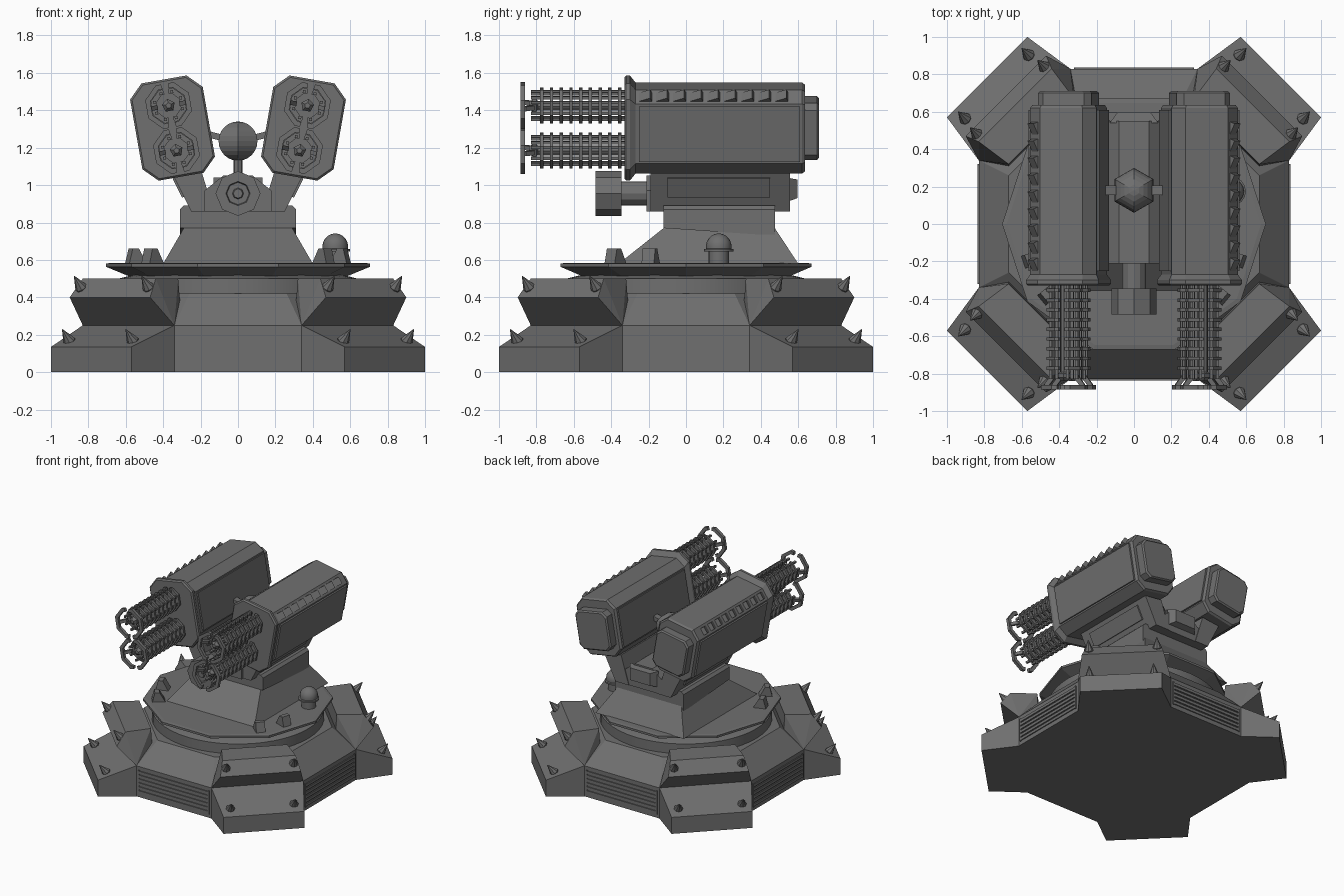
import bpy, bmesh
from math import sin, cos, pi, radians
from mathutils import Vector, Matrix

if "Cube" in bpy.data.objects:
    bpy.data.objects.remove(bpy.data.objects["Cube"])

I = Matrix.Identity(4)
metal = bpy.data.materials.new("dark_metal")
metal.diffuse_color = (0.16, 0.16, 0.16, 1)
metal.use_nodes = True
metal.node_tree.nodes["Principled BSDF"].inputs["Base Color"].default_value = metal.diffuse_color


def loft(bm, loops, m=I):
    """Skin a stack of equal-length loops and cap both ends."""
    rows = [[bm.verts.new(m @ Vector(p)) for p in lp] for lp in loops]
    n = len(rows[0])
    for a, b in zip(rows, rows[1:]):
        for i in range(n):
            bm.faces.new((a[i], a[(i + 1) % n], b[(i + 1) % n], b[i]))
    bm.faces.new(rows[0])
    bm.faces.new(rows[-1])


def prism_y(bm, pts, y0, y1, m=I):
    loft(bm, [[(x, y, z) for x, z in pts] for y in (y0, y1)], m)


def box(bm, x, y, z, m=I):
    prism_y(bm, [(x[0], z[0]), (x[1], z[0]), (x[1], z[1]), (x[0], z[1])], y[0], y[1], m)


def lathe(bm, n, prof, m=I, off=0):
    """Closed n-sided turned shape around z; prof holds (radius, z)."""
    loft(bm, [[(r * cos(off + 2 * pi * i / n), r * sin(off + 2 * pi * i / n), z)
               for i in range(n)] for r, z in prof], m)


def hull(bm, pts, m=I):
    vs = [bm.verts.new(m @ Vector(p)) for p in pts]
    bmesh.ops.convex_hull(bm, input=vs)


def finish(bm, name, smooth=False):
    bmesh.ops.remove_doubles(bm, verts=bm.verts, dist=0.0002)
    bmesh.ops.recalc_face_normals(bm, faces=bm.faces)
    me = bpy.data.meshes.new(name)
    bm.to_mesh(me)
    bm.free()
    me.materials.append(metal)
    if smooth:
        for p in me.polygons:
            p.use_smooth = True
        me.set_sharp_from_angle(angle=radians(35))
    ob = bpy.data.objects.new(name, me)
    bpy.context.collection.objects.link(ob)


def quarter(k):
    return Matrix.Rotation(k * pi / 2, 4, 'Z')


def chamfered(hw, hh, c):
    return [(hw, -hh + c), (hw, hh - c), (hw - c, hh), (-hw + c, hh),
            (-hw, hh - c), (-hw, -hh + c), (-hw + c, -hh), (hw - c, -hh)]


def footprint(a, b, z):
    """Four-fold symmetric loop through side corner a and foot corner b."""
    q = [(a[1], a[0]), (b[1], b[0]), b, a]
    return [tuple(quarter(k) @ Vector((x, y, z))) for k in range(4) for x, y in q]


# Base: splayed lower tier, then octagonal taper
A, B = (0.34, 0.83), (0.57, 1.0)
bm = bmesh.new()
loft(bm, [footprint(A, B, 0), footprint(A, B, 0.135), footprint(A, A, 0.25),
          footprint((0.26, 0.67), (0.26, 0.67), 0.42)])
finish(bm, "base_body")

# Upper corner blocks
bm = bmesh.new()
for k in range(4):
    pts = []
    for x, y, z in ((0.34, 0.83, 0.25), (0.47, 0.90, 0.40), (0.44, 0.83, 0.50),
                    (0.32, 0.67, 0.50), (0.30, 0.67, 0.25)):
        pts += [(x, y, z), (y, x, z)]
    hull(bm, pts, quarter(k))
finish(bm, "corner_blocks")

# Spikes on both tiers of every corner
bm = bmesh.new()
aim = Vector((0.65, 0, 0.76)).to_track_quat('Z', 'Y').to_matrix().to_4x4()
for k in range(4):
    for d, t, z in ((1.03, 0.24, 0.16), (0.925, 0.255, 0.445)):
        for s in (-1, 1):
            m = quarter(k) @ Matrix.Rotation(pi / 4, 4, 'Z') @ Matrix.Translation((d, s * t, z)) @ aim
            lathe(bm, 8, [(0.025, -0.01), (0.034, 0.01), (0.002, 0.09)], m)
finish(bm, "corner_spikes")

# Vent grilles on the four sides
bm = bmesh.new()
for k in range(4):
    m = quarter(k)
    for s in (-1, 1):
        box(bm, sorted((s * 0.312, s * 0.322)), (-0.838, -0.82), (0.03, 0.222), m)
    for i in range(6):
        z = 0.034 + i * 0.032
        box(bm, (-0.312, 0.312), (-0.838, -0.82), (z, z + 0.022), m)
finish(bm, "vent_slats")

# Turntable ring and ten-sided deck
bm = bmesh.new()
lathe(bm, 48, [(0.64, 0.38), (0.64, 0.50), (0.56, 0.52)])
finish(bm, "turntable_ring", True)
bm = bmesh.new()
lathe(bm, 10, [(0.54, 0.495), (0.705, 0.563), (0.705, 0.58), (0.68, 0.584)])
finish(bm, "turntable_deck")

# Pedestal and collar
bm = bmesh.new()
hull(bm, [(s * 0.40, y, 0.58) for s in (-1, 1) for y in (-0.36, 0.60)] +
     [(s * 0.29, y, 0.77) for s in (-1, 1) for y in (-0.12, 0.475)])
finish(bm, "pedestal")
bm = bmesh.new()
hull(bm, [(s * x, y, z) for s in (-1, 1) for x, y, z in (
    (0.31, -0.12, 0.77), (0.31, 0.475, 0.73), (0.31, -0.12, 0.87), (0.31, 0.475, 0.87),
    (0.29, -0.12, 0.89), (0.29, 0.475, 0.89))])
finish(bm, "collar")

# Cradle: centre block, two splayed arms, rear hump
bm = bmesh.new()
prism_y(bm, [(-0.18, 0.86), (0.18, 0.86), (0.18, 0.97), (0.08, 1.05), (-0.08, 1.05), (-0.18, 0.97)], -0.21, 0.55)
for s in (-1, 1):
    prism_y(bm, [(s * x, z) for x, z in ((0.13, 0.86), (0.25, 0.86), (0.355, 1.07), (0.20, 1.09))], -0.19, 0.555)
    lean = Matrix.Translation((s * 0.302, 0, 0.965)) @ Matrix.Rotation(s * 0.464, 4, 'Y')
    box(bm, (-0.012, 0.012), (-0.10, 0.45), (-0.03, 0.085), lean)
hull(bm, [(s * x, y, z) for s in (-1, 1) for x, y, z in (
    (0.13, 0.54, 0.91), (0.13, 0.54, 1.04), (0.09, 0.595, 0.93), (0.09, 0.595, 1.03))])
finish(bm, "cradle")

# Sensor barrel at the front of the cradle
bm = bmesh.new()
m = Matrix.Translation((0, 0, 0.955)) @ Matrix.Rotation(pi / 2, 4, 'X')
lathe(bm, 12, [(0.065, 0.18), (0.065, 0.36)], m)
lathe(bm, 8, [(0.12, 0.345), (0.12, 0.485), (0.065, 0.485), (0.06, 0.47), (0.03, 0.47), (0.025, 0.48)], m)
finish(bm, "sensor")

# Six-sided globe with neck and side links
bm = bmesh.new()
m = Matrix.Translation((0, 0.18, 1.235))
lathe(bm, 6, [(max(0.0005, 0.12 * sin(pi * i / 12)), -0.105 * cos(pi * i / 12)) for i in range(13)], m, pi / 2)
lathe(bm, 8, [(0.025, -0.22), (0.025, -0.08)], m)
for s in (-1, 1):
    hull(bm, [(s * x, y, z) for y in (-0.025, 0.025) for x, z in (
        (0.085, 0.0), (0.085, 0.035), (0.18, 0.025), (0.18, 0.06))], m)
finish(bm, "globe")

# Beacon and small wedges on the deck
bm = bmesh.new()
lathe(bm, 16, [(0.055, 0.57), (0.055, 0.645), (0.078, 0.645), (0.078, 0.657), (0.068, 0.66)] +
      [(max(0.0005, 0.068 * cos(a * pi / 16)), 0.673 + 0.068 * sin(a * pi / 16)) for a in range(9)],
      Matrix.Translation((0.52, 0.175, 0)))
finish(bm, "beacon", True)
bm = bmesh.new()
for x, y in ((-0.55, -0.19), (-0.46, -0.38), (0.46, -0.38), (0.55, -0.19)):
    aim = Vector((x, y)).angle_signed(Vector((1, 0)))
    m = Matrix.Translation((x, y, 0.58)) @ Matrix.Rotation(aim, 4, 'Z')
    prism_y(bm, [(-0.055, 0), (0.045, 0), (0.025, 0.08), (-0.01, 0.08)], -0.035, 0.035, m)
finish(bm, "deck_wedges")


def arcs(bm, r0, r1, y0, y1, m):
    """Two facing octagonal C-shaped plates with gaps above and below."""
    spread = [(-80, 0.938), (-67.5, 1), (-22.5, 1), (22.5, 1), (67.5, 1), (80, 0.938)]
    for base in (0, pi):
        an = [(base + radians(a), f) for a, f in spread]
        pts = [(r1 * f * cos(a), r1 * f * sin(a)) for a, f in an]
        pts += [(r0 * f * cos(a), r0 * f * sin(a)) for a, f in reversed(an)]
        prism_y(bm, pts, y0, y1, m)


# Gun pods, leaning outward, left and right
for s, side in ((-1, "left"), (1, "right")):
    pod = Matrix.Translation((s * 0.35, 0, 1.305)) @ Matrix.Rotation(s * radians(10), 4, 'Y')
    bm = bmesh.new()
    hw, hh = 0.18, 0.227
    sections = [(chamfered(0.187, 0.254, 0.07), -0.33), (chamfered(0.197, 0.264, 0.075), -0.32),
                (chamfered(0.197, 0.264, 0.075), -0.30), (chamfered(hw, hh, 0.065), -0.27),
                (chamfered(hw, hh, 0.065), 0.62), (chamfered(hw - 0.01, hh - 0.01, 0.06), 0.635),
                (chamfered(0.145, 0.155, 0.035), 0.635), (chamfered(0.145, 0.155, 0.035), 0.70),
                (chamfered(0.135, 0.145, 0.035), 0.71)]
    loft(bm, [[(x, y, z) for x, z in p] for p, y in sections], pod)
    finish(bm, side + "_pod")

    # Side plates and the row of wedges along the outer top edge
    bm = bmesh.new()
    for t in (-1, 1):
        box(bm, sorted((t * (hw - 0.01), t * (hw + 0.012))), (-0.25, 0.61), (-0.15, 0.15), pod)
    for i in range(9):
        y = -0.26 + i * 0.091
        edge = pod @ Matrix.Translation((s * (hw - 0.0325), y, hh - 0.0325)) @ Matrix.Rotation(s * pi / 4, 4, 'Y')
        hull(bm, [(u, v, w) for u in (-0.028, 0.028) for v, w in ((0, -0.005), (0.08, -0.005), (0.068, 0.03))], edge)
    finish(bm, side + "_pod_trim")

    # Two caged barrels per pod
    bm = bmesh.new()
    for h in (0.122, -0.122):
        m = pod @ Matrix.Translation((0, 0, h))
        for i in range(9):
            y = -0.355 - i * 0.052
            arcs(bm, 0.068, 0.098, y - 0.009, y + 0.009, m)
        arcs(bm, 0.10, 0.128, -0.885, -0.86, m)
        for a in (-67.5, -22.5, 22.5, 67.5, 112.5, 157.5, 202.5, 247.5):
            x, z = 0.076 * cos(radians(a)), 0.076 * sin(radians(a))
            box(bm, (x - 0.008, x + 0.008), (-0.83, -0.32), (z - 0.008, z + 0.008), m)
        # Struts out to the muzzle ring, core rod and tip
        for t in (-1, 1):
            hull(bm, [(t * (x + e), y + f, z) for x, y in ((0.066, -0.82), (0.10, -0.865))
                      for e in (-0.008, 0.008) for f in (-0.01, 0.01) for z in (-0.012, 0.012)], m)
        ax = m @ Matrix.Rotation(pi / 2, 4, 'X')
        lathe(bm, 8, [(0.022, 0.32), (0.022, 0.80)], ax)
        lathe(bm, 5, [(0.022, 0.79), (0.036, 0.80), (0.036, 0.82), (0.016, 0.84)], ax, pi / 2)
    finish(bm, side + "_barrels")
